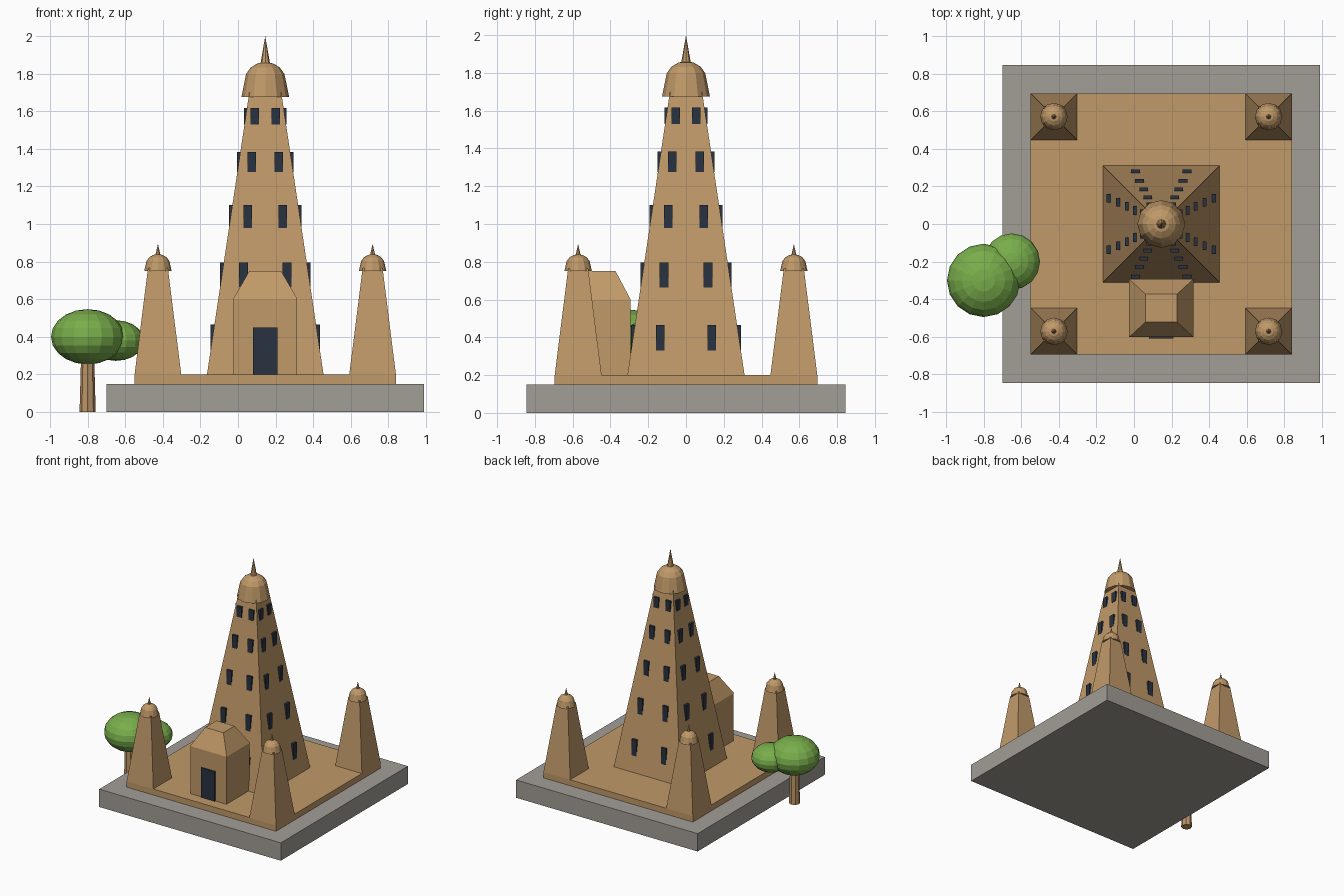
import bpy, bmesh, math
from mathutils import Vector

if "Cube" in bpy.data.objects:
    bpy.data.objects.remove(bpy.data.objects["Cube"])

CX = 0.145                      # centre of the temple platform


def material(name, rgb):
    m = bpy.data.materials.new(name)
    m.diffuse_color = (*rgb, 1)
    m.use_nodes = True
    m.node_tree.nodes["Principled BSDF"].inputs["Base Color"].default_value = m.diffuse_color
    return m


SAND = material("sandstone", (0.53, 0.32, 0.14))
STONE = material("grey stone", (0.36, 0.34, 0.305))
DARK = material("dark opening", (0.022, 0.032, 0.052))
LEAF = material("leaf green", (0.19, 0.42, 0.07))
BARK = material("bark", (0.50, 0.30, 0.135))


def finish(name, bm, mat):
    bmesh.ops.recalc_face_normals(bm, faces=bm.faces)
    me = bpy.data.meshes.new(name)
    bm.to_mesh(me)
    bm.free()
    me.materials.append(mat)
    ob = bpy.data.objects.new(name, me)
    bpy.context.collection.objects.link(ob)
    return ob


def frustum(name, cx, cy, z0, z1, bottom, top, mat):
    """Box with half sizes bottom (x, y) tapering to top (x, y)."""
    bm = bmesh.new()
    bmesh.ops.create_cube(bm, size=2)
    for v in bm.verts:
        hx, hy = top if v.co.z > 0 else bottom
        v.co = Vector((cx + v.co.x * hx, cy + v.co.y * hy, z1 if v.co.z > 0 else z0))
    return finish(name, bm, mat)


def lathe(name, cx, cy, profile, sides, mat):
    """Turn (radius, z) points round a vertical axis; zero radius closes to a point."""
    bm = bmesh.new()
    rings = []
    for r, z in profile:
        if r == 0:
            rings.append([bm.verts.new((cx, cy, z))])
        else:
            rings.append([bm.verts.new((cx + r * math.cos(2 * math.pi * i / sides),
                                        cy + r * math.sin(2 * math.pi * i / sides), z))
                          for i in range(sides)])
    for a, b in zip(rings, rings[1:]):
        for i in range(sides):
            j = (i + 1) % sides
            quad = [a[i % len(a)], a[j % len(a)], b[j % len(b)], b[i % len(b)]]
            bm.faces.new(list(dict.fromkeys(quad)))
    for ring in (rings[0], rings[-1]):
        if len(ring) > 1:
            bm.faces.new(ring)
    return finish(name, bm, mat)


def arc(r, z, height, steps):
    """Quarter ellipse from the rim up to the pole."""
    pts = [(r * math.cos(math.pi / 2 * k / steps), z + height * math.sin(math.pi / 2 * k / steps))
           for k in range(steps)]
    return pts + [(0, z + height)]


# Plinth and terrace
frustum("plinth", CX, 0, 0, 0.15, (0.845, 0.845), (0.845, 0.845), STONE)
frustum("terrace", CX, 0, 0.15, 0.2, (0.695, 0.695), (0.695, 0.695), SAND)

# Main tower with flared dome and spire
Z0, Z1, H0, H1 = 0.2, 1.70, 0.31, 0.085
frustum("tower", CX, 0, Z0, Z1, (H0, H0), (H1, H1), SAND)
lathe("tower_dome", CX, 0, [(0.127, 1.675)] + arc(0.11, 1.76, 0.102, 4), 12, SAND)
lathe("tower_spire", CX, 0, [(0.026, 1.85), (0, 2.0)], 8, SAND)

# Tower windows: upright slabs half sunk into each sloping face
rows = [(0.397, 0.136, 0.137), (0.73, 0.13, 0.116), (1.04, 0.12, 0.094),
        (1.33, 0.108, 0.072), (1.573, 0.088, 0.055)]
for side in range(4):
    a = side * math.pi / 2
    ca, sa = round(math.cos(a)), round(math.sin(a))
    for z, h, off in rows:
        d = H0 + (H1 - H0) * (z - Z0) / (Z1 - Z0)
        for s in (-1, 1):
            x, y = s * off, -d
            half = (0.023, 0.01) if side % 2 == 0 else (0.01, 0.023)
            frustum("tower_window", CX + x * ca - y * sa, x * sa + y * ca,
                    z - h / 2, z + h / 2, half, half, DARK)

# Corner turrets
for sx in (-1, 1):
    for sy in (-1, 1):
        x, y = CX + sx * 0.571, sy * 0.571
        frustum("turret", x, y, 0.2, 0.765, (0.124, 0.124), (0.053, 0.053), SAND)
        lathe("turret_dome", x, y, [(0.073, 0.75)] + arc(0.066, 0.78, 0.06, 4), 12, SAND)
        lathe("turret_spire", x, y, [(0.014, 0.832), (0, 0.895)], 8, SAND)

# Entrance porch, hipped roof and door
frustum("porch", CX, -0.4475, 0.2, 0.6, (0.168, 0.1525), (0.168, 0.1525), SAND)
frustum("porch_roof", CX, -0.4475, 0.6, 0.75, (0.171, 0.1545), (0.085, 0.075), SAND)
frustum("door", CX, -0.60, 0.2, 0.45, (0.064, 0.009), (0.064, 0.009), DARK)

# Tree: one trunk under two flattened crowns
lathe("trunk", -0.8, -0.3, [(0.043, 0), (0.034, 0.33)], 8, BARK)
for name, x, y, z, r, rz in (("big_crown", -0.8, -0.3, 0.4, 0.195, 0.147),
                             ("small_crown", -0.65, -0.2, 0.38, 0.15, 0.108)):
    upper = arc(r, z, rz, 5)
    lower = [(q, 2 * z - h) for q, h in reversed(upper[1:])]
    lathe(name, x, y, lower + upper, 16, LEAF)
